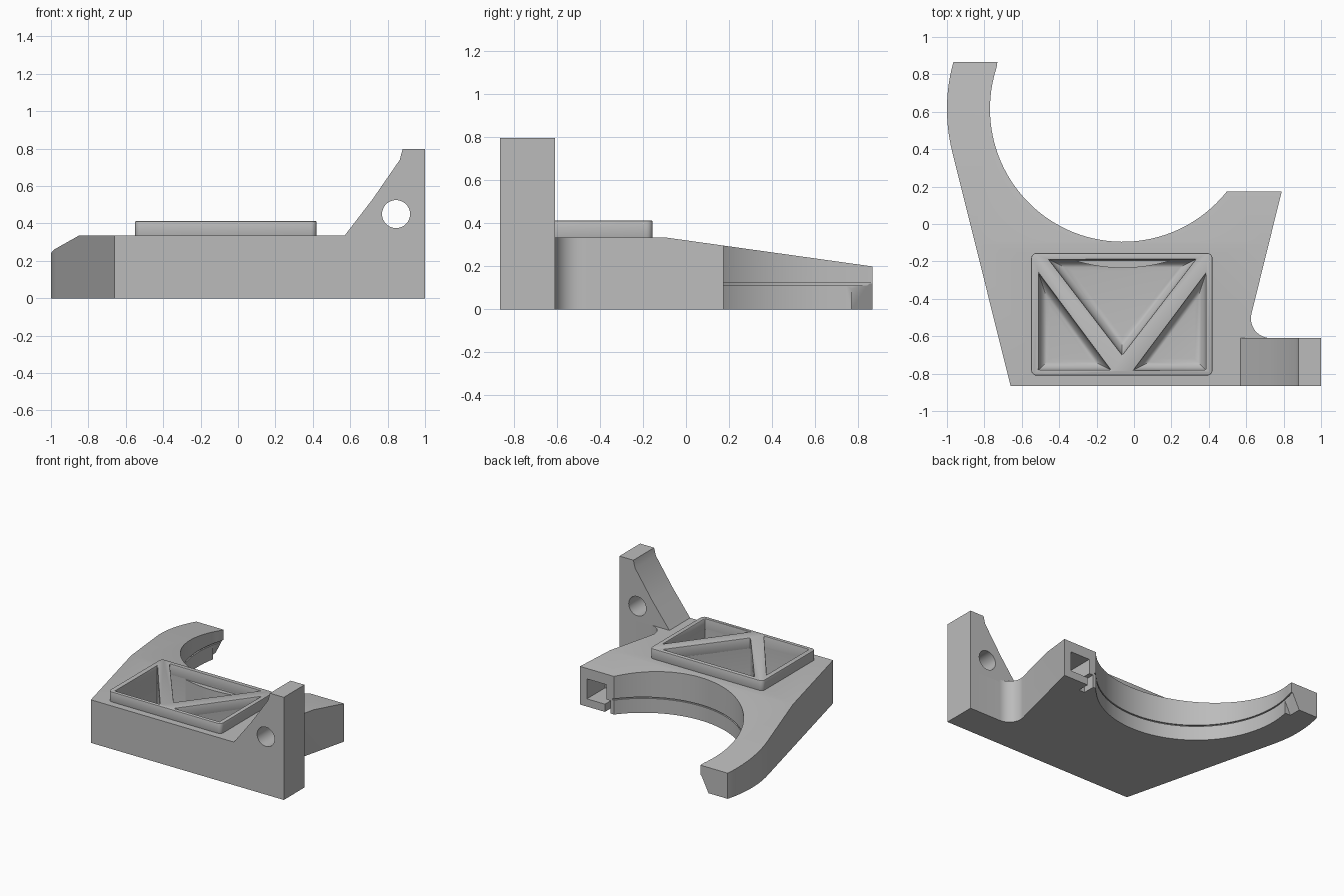
import bpy, bmesh
from math import cos, sin, radians

if "Cube" in bpy.data.objects:
    bpy.data.objects.remove(bpy.data.objects["Cube"])

grey = bpy.data.materials.new("plain grey")
grey.use_nodes = True
grey.diffuse_color = (0.5, 0.5, 0.5, 1)
grey.node_tree.nodes["Principled BSDF"].inputs["Base Color"].default_value = (0.5, 0.5, 0.5, 1)

CX, CY, R = -0.06, 0.615, 0.71      # centre and radius of the round cradle
MID = -0.063                        # centre line of the truss frame
TOP = 0.335                         # height of the flat deck


def arc(cx, cy, r, a0, a1, n):
    """Points on an arc, angles in degrees."""
    angles = [radians(a0 + (a1 - a0) * i / n) for i in range(n + 1)]
    return [(cx + r * cos(a), cy + r * sin(a)) for a in angles]


def prism(name, points, low, high, axis="z", floor_round=0):
    """Extrude a 2D outline along one axis, optionally rounding its floor edges."""
    place = {"x": lambda p, h: (h, p[0], p[1]),
             "y": lambda p, h: (p[0], h, p[1]),
             "z": lambda p, h: (p[0], p[1], h)}[axis]
    bm = bmesh.new()
    lower = [bm.verts.new(place(p, low)) for p in points]
    upper = [bm.verts.new(place(p, high)) for p in points]
    floor = bm.faces.new(lower)
    bm.faces.new(upper)
    for i in range(len(points)):
        j = (i + 1) % len(points)
        bm.faces.new((lower[i], lower[j], upper[j], upper[i]))
    bmesh.ops.recalc_face_normals(bm, faces=bm.faces[:])
    if floor_round:
        bmesh.ops.bevel(bm, geom=list(floor.edges), offset=floor_round,
                        segments=5, profile=0.5, affect="EDGES")
    mesh = bpy.data.meshes.new(name)
    bm.to_mesh(mesh)
    bm.free()
    mesh.materials.append(grey)
    obj = bpy.data.objects.new(name, mesh)
    bpy.context.collection.objects.link(obj)
    return obj


def apply(obj, mod):
    bpy.ops.object.select_all(action="DESELECT")
    bpy.context.view_layer.objects.active = obj
    obj.select_set(True)
    bpy.ops.object.modifier_apply(modifier=mod.name)


def cut(obj, *cutters):
    for cutter in cutters:
        mod = obj.modifiers.new("cut", "BOOLEAN")
        mod.operation, mod.solver, mod.object = "DIFFERENCE", "EXACT", cutter
        cutter.hide_render = True
        apply(obj, mod)


def box(name, x0, x1, y0, y1, z0, z1):
    return prism(name, [(x0, y0), (x1, y0), (x1, y1), (x0, y1)], z0, z1)


# Base plate with round cradle, curved arm and filleted inner corner
outline = [(-0.66, -0.865), (1, -0.865), (1, -0.61)]
outline += arc(0.73, -0.505, 0.105, 270, 166, 12)
outline += [(0.79, 0.175)]
outline += arc(CX, CY, R, 321.7, 162, 64)
outline += [(-0.73, 0.867), (-0.965, 0.867)]
outline += arc(CX, CY, 0.94, 165, 194, 14)
base = prism("base_plate", outline, 0, TOP)

# Sloping deck, thin cradle groove, arm tip notch and end socket
cutters = [
    prism("slope_cutter", [(-0.1, TOP), (1, 0.181), (1, 0.6), (-0.1, 0.6)], -1.5, 1.5, "x"),
    prism("groove_cutter", arc(CX, CY, R + 0.012, 0, 354.375, 63), 0.112, 0.122),
    prism("tip_cutter", [(-0.6, 0.12), (-0.74, 0.12), (-0.81, -0.02), (-0.6, -0.02)],
          0.77, 1, "y"),
    box("socket_cutter", 0.56, 0.73, -0.05, 0.3, 0.06, 0.215),
    box("drain_cutter", 0.525, 0.575, 0.08, 0.3, -0.05, 0.1),
]
cut(base, *cutters)

# Raised frame with rounded corners
frame_outline = []
for x, y, a in ((0.39, -0.185, 0), (-0.52, -0.185, 90), (-0.52, -0.78, 180), (0.39, -0.78, 270)):
    frame_outline += arc(x, y, 0.03, a, a + 90, 5)
frame = prism("truss_frame", frame_outline, TOP - 0.01, 0.413)

# Three triangular pockets leaving V-shaped ribs
side = [(-0.51, -0.78), (-0.125, -0.78), (-0.51, -0.265)]
pockets = [
    prism("left_pocket_cutter", side, 0.06, 0.6, floor_round=0.06),
    prism("right_pocket_cutter", [(2 * MID - x, y) for x, y in side], 0.06, 0.6, floor_round=0.06),
    prism("middle_pocket_cutter", [(-0.455, -0.19), (0.329, -0.19), (MID, -0.7)],
          0.06, 0.6, floor_round=0.06),
]
cut(base, *pockets)
cut(frame, *pockets)
bevel = frame.modifiers.new("soft edges", "BEVEL")
bevel.width, bevel.segments, bevel.limit_method = 0.008, 2, "ANGLE"
bevel.angle_limit = radians(40)
apply(frame, bevel)

# Curved wall of the cradle showing inside the middle pocket
wall = prism("cradle_inner_wall", arc(CX, CY, 0.85, 252.5, 287.5, 16), 0.05, TOP - 0.005)

# Upright bracket with a bolt hole
bracket = prism("upright_bracket", [(0.57, TOP), (0.57, TOP - 0.02), (1, TOP - 0.02), (1, 0.798),
                (0.88, 0.798), (0.865, 0.74), (0.72, 0.53)], -0.865, -0.61, "y")
cut(bracket, prism("bolt_hole_cutter", arc(0.845, 0.45, 0.075, 0, 348.75, 31), -1, -0.5, "y"))

for helper in cutters + pockets + [o for o in bpy.data.objects if o.name == "bolt_hole_cutter"]:
    bpy.data.objects.remove(helper)

# Smooth curved walls, keep hard corners
for part in (base, frame, wall, bracket):
    bpy.ops.object.select_all(action="DESELECT")
    bpy.context.view_layer.objects.active = part
    part.select_set(True)
    bpy.ops.object.shade_smooth_by_angle(angle=radians(30))
